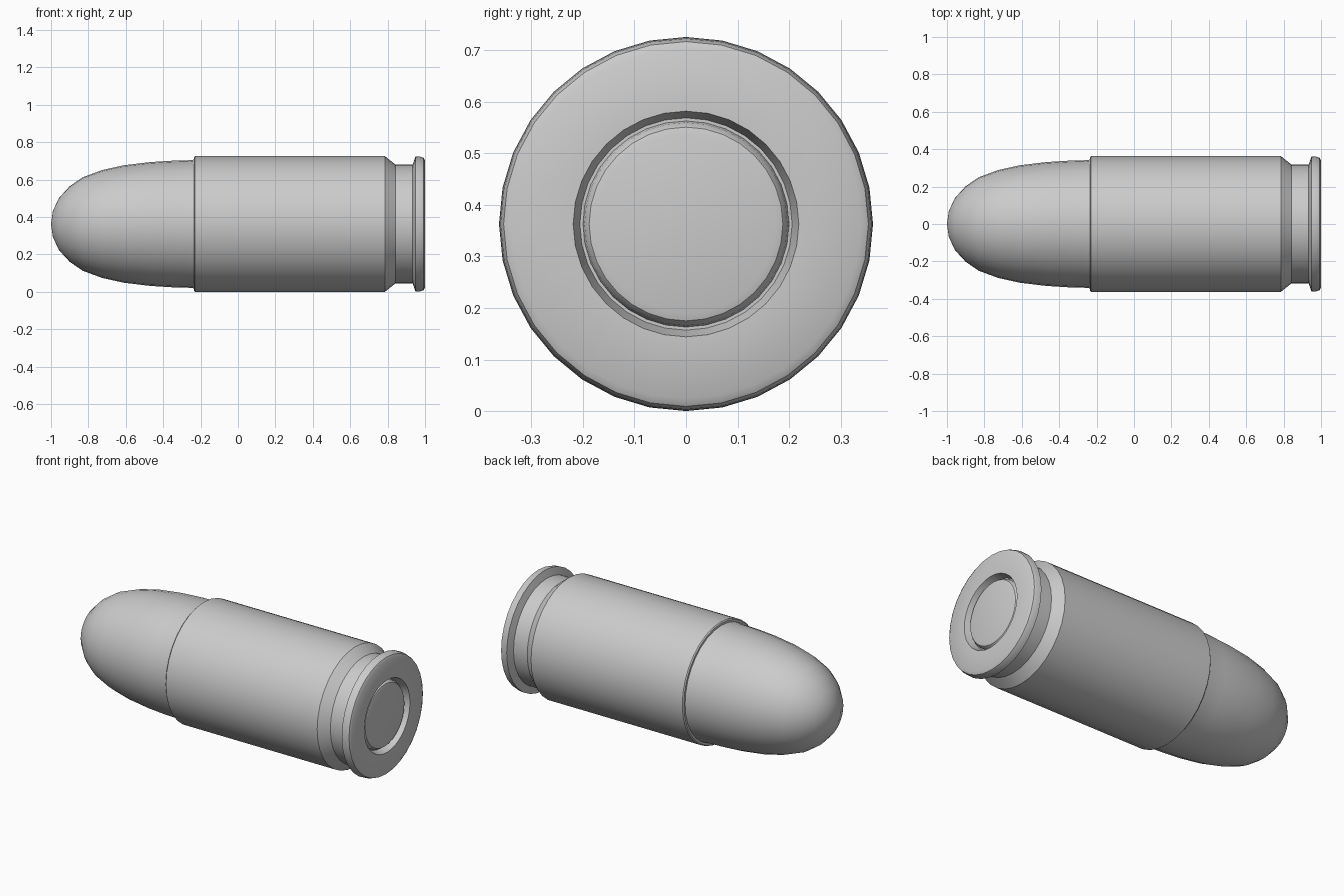
import bpy, bmesh, math

if "Cube" in bpy.data.objects:
    bpy.data.objects.remove(bpy.data.objects["Cube"])

SIDES = 32
CZ = 0.363


def lathe(name, profile, angle=35):
    """Spin (x, radius) points around the horizontal x axis."""
    bm = bmesh.new()
    rings = []
    for x, r in profile:
        if r == 0:
            rings.append([bm.verts.new((x, 0, CZ))])
        else:
            rings.append([bm.verts.new((x, r * math.sin(2 * math.pi * i / SIDES),
                                        CZ + r * math.cos(2 * math.pi * i / SIDES)))
                          for i in range(SIDES)])
    for a, b in zip(rings, rings[1:]):
        for i in range(SIDES):
            j = (i + 1) % SIDES
            if len(a) == 1:
                bm.faces.new((a[0], b[j], b[i]))
            elif len(b) == 1:
                bm.faces.new((a[i], a[j], b[0]))
            else:
                bm.faces.new((a[i], a[j], b[j], b[i]))
    bmesh.ops.recalc_face_normals(bm, faces=bm.faces)
    mesh = bpy.data.meshes.new(name)
    bm.to_mesh(mesh)
    bm.free()
    obj = bpy.data.objects.new(name, mesh)
    bpy.context.collection.objects.link(obj)
    bpy.ops.object.select_all(action='DESELECT')
    obj.select_set(True)
    bpy.context.view_layer.objects.active = obj
    bpy.ops.object.shade_smooth_by_angle(angle=math.radians(angle))
    return obj


# Rounded nose, ending just inside the case mouth
lathe("nose", [(-1, 0), (-0.99, 0.07), (-0.957, 0.14), (-0.9, 0.202),
               (-0.83, 0.25), (-0.727, 0.288), (-0.61, 0.314), (-0.47, 0.331),
               (-0.36, 0.338), (-0.26, 0.341), (-0.23, 0.345)])

# Case with mouth lip, extractor groove, rim, primer pocket and rounded primer
lathe("case", [(-0.235, 0.34), (-0.235, 0.357), (-0.229, 0.363), (0.785, 0.363),
               (0.842, 0.318), (0.934, 0.318), (0.949, 0.362), (0.975, 0.36),
               (0.992, 0.354), (1.0, 0.339),
               (1.0, 0.219), (0.955, 0.206), (0.955, 0.2),
               (0.972, 0.197), (0.984, 0.188), (0.988, 0.174), (0.988, 0)])
